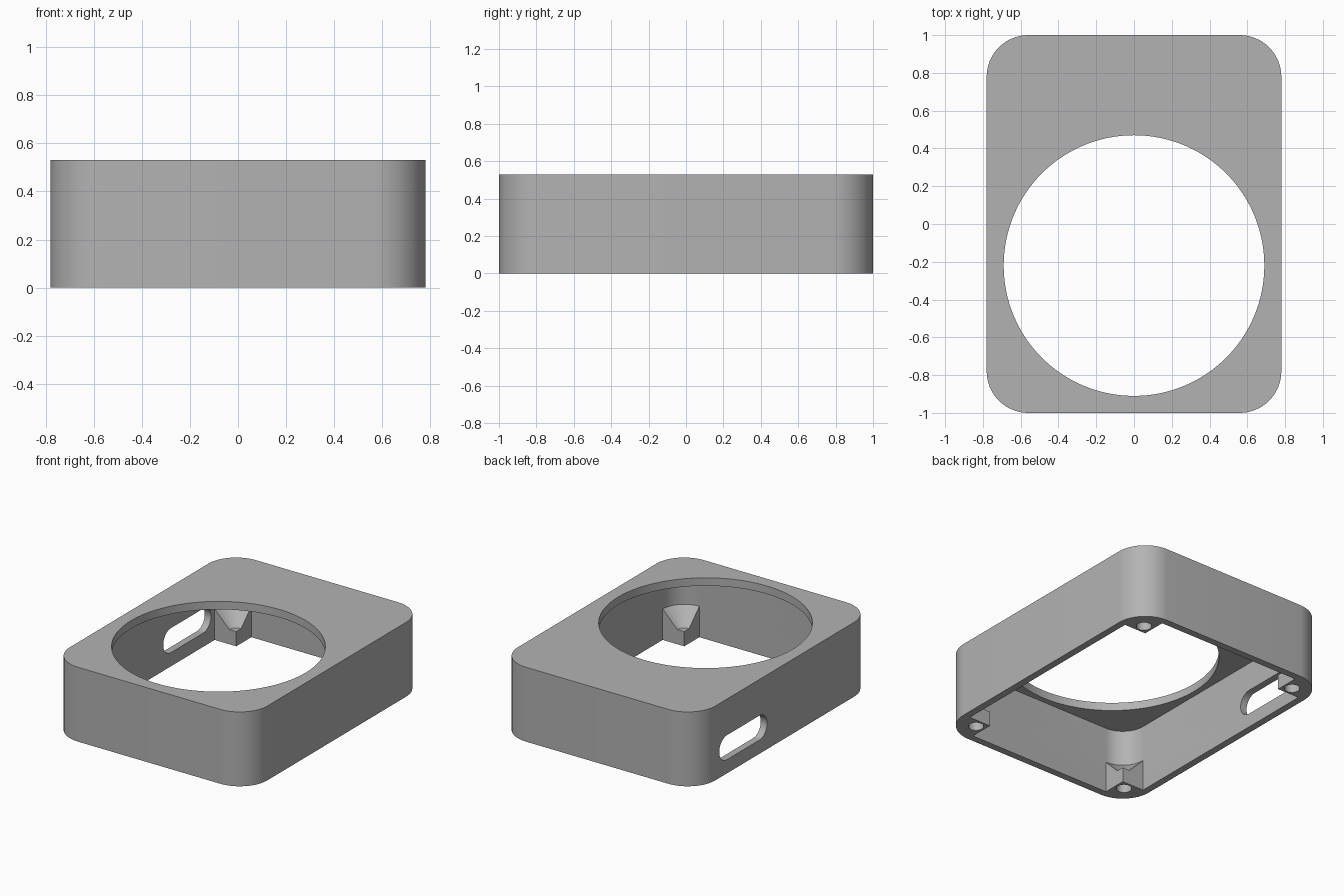
import bpy, bmesh
from math import pi, cos, sin
from mathutils import Matrix, Vector

cube = bpy.data.objects.get("Cube")
if cube:
    bpy.data.objects.remove(cube, do_unlink=True)

HALF_X, HALF_Y, HEIGHT = 0.78, 1.0, 0.53
CORNER, WALL, ROOF = 0.22, 0.05, 0.057
CX, CY = HALF_X - CORNER, HALF_Y - CORNER   # corner arc centres
STEPS = 16

grey = bpy.data.materials.new("plain_grey")
grey.use_nodes = True
grey.diffuse_color = (0.45, 0.45, 0.45, 1)
grey.node_tree.nodes["Principled BSDF"].inputs["Base Color"].default_value = grey.diffuse_color


def finish(name, bm):
    bmesh.ops.recalc_face_normals(bm, faces=bm.faces)
    mesh = bpy.data.meshes.new(name)
    bm.to_mesh(mesh)
    bm.free()
    mesh.materials.append(grey)
    obj = bpy.data.objects.new(name, mesh)
    bpy.context.collection.objects.link(obj)
    return obj


def prism(name, outline, z0, z1, matrix=Matrix()):
    """Extrude a closed 2D outline from z0 to z1, then transform it."""
    bm = bmesh.new()
    face = bm.faces.new([bm.verts.new((x, y, z0)) for x, y in outline])
    new = bmesh.ops.extrude_face_region(bm, geom=[face])["geom"]
    bmesh.ops.translate(bm, vec=(0, 0, z1 - z0),
                        verts=[v for v in new if isinstance(v, bmesh.types.BMVert)])
    bm.transform(matrix)
    return finish(name, bm)


def rounded_rect(ax, ay, r):
    """Outline with arc centres at +-ax, +-ay and corner radius r."""
    pts = []
    for q, (sx, sy) in enumerate([(1, 1), (-1, 1), (-1, -1), (1, -1)]):
        for i in range(STEPS + 1):
            a = (q + i / STEPS) * pi / 2
            pts.append((sx * ax + r * cos(a), sy * ay + r * sin(a)))
    return pts


def circle(x, y, r, n):
    return [(x + r * cos(2 * pi * i / n), y + r * sin(2 * pi * i / n)) for i in range(n)]


def quarter_spin(name, profile, centre, start):
    """Spin a closed radius/height profile through a quarter turn."""
    bm = bmesh.new()
    rings = []
    for i in range(STEPS + 1):
        a = start + i / STEPS * pi / 2
        rings.append([bm.verts.new((centre[0] + r * cos(a), centre[1] + r * sin(a), z))
                      for r, z in profile])
    n = len(profile)
    for a, b in zip(rings, rings[1:]):
        for j in range(n - 1):
            bm.faces.new((a[j], a[j + 1], b[j + 1], b[j]))
    bm.faces.new(rings[0])
    bm.faces.new(rings[-1])
    bmesh.ops.remove_doubles(bm, verts=bm.verts, dist=1e-5)
    return finish(name, bm)


def combine(target, tool, operation):
    mod = target.modifiers.new(operation.lower(), "BOOLEAN")
    mod.operation, mod.solver, mod.object = operation, "EXACT", tool
    bpy.context.view_layer.objects.active = target
    bpy.ops.object.modifier_apply(modifier=mod.name)
    bpy.data.objects.remove(tool, do_unlink=True)


# Outer shell, hollow from below
housing = prism("housing", rounded_rect(CX, CY, CORNER), 0, HEIGHT)
combine(housing, prism("cavity", rounded_rect(CX, CY, CORNER - WALL), -0.2, HEIGHT - ROOF),
        "DIFFERENCE")

# Large round opening in the roof
combine(housing, prism("opening", circle(0, -0.22, 0.69, 128), 0.35, 0.8), "DIFFERENCE")

# Rounded slot through the right-hand wall
slot_axes = Matrix((Vector((0, 0, 1, 0)), Vector((1, 0, 0, 0.47)),
                    Vector((0, 1, 0, 0.185)), Vector((0, 0, 0, 1))))
combine(housing, prism("slot", rounded_rect(0.182, 0.0001, 0.087), -0.9, -0.65, slot_axes),
        "DIFFERENCE")

# Corner screw posts with funnel-shaped tops and blind holes
post_profile = [(0, 0), (0.2, 0), (0.2, 0.25), (CORNER - WALL, 0.22), (0.055, 0.105), (0, 0.105)]
for q, (sx, sy) in enumerate([(1, 1), (-1, 1), (-1, -1), (1, -1)]):
    post = quarter_spin("post", post_profile, (sx * CX, sy * CY), q * pi / 2)
    combine(housing, post, "UNION")
    hole = prism("hole", circle(sx * (CX + 0.064), sy * (CY + 0.064), 0.05, 32), -0.1, 0.085)
    combine(housing, hole, "DIFFERENCE")

# Smooth rounded surfaces, sharp edges kept
bpy.ops.object.select_all(action="DESELECT")
housing.select_set(True)
bpy.context.view_layer.objects.active = housing
bpy.ops.object.shade_smooth_by_angle(angle=pi / 6)
